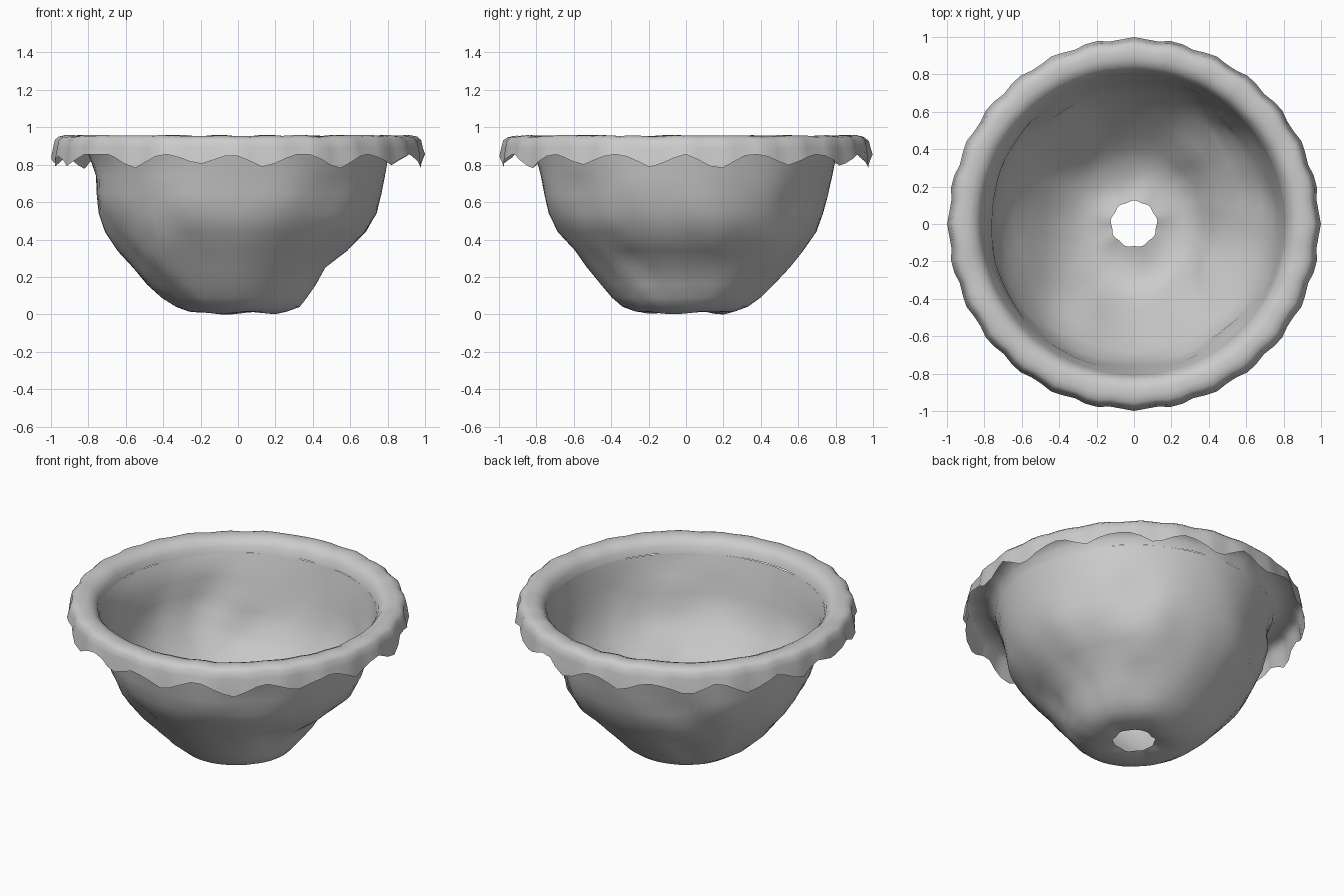
import bpy, bmesh, math
from mathutils import Vector, noise

if "Cube" in bpy.data.objects:
    bpy.data.objects.remove(bpy.data.objects["Cube"])

SEG = 96

# Wall radius at given heights, for the +x, +y, -x and -y sides
HEIGHTS = [0.015, 0.04, 0.09, 0.16, 0.25, 0.34, 0.44, 0.54, 0.64, 0.74, 0.83]
SIDES = [
    [0.26, 0.33, 0.37, 0.42, 0.47, 0.59, 0.69, 0.74, 0.765, 0.785, 0.80],
    [0.26, 0.33, 0.40, 0.47, 0.56, 0.64, 0.71, 0.745, 0.77, 0.785, 0.80],
    [0.26, 0.33, 0.41, 0.49, 0.57, 0.65, 0.71, 0.745, 0.765, 0.765, 0.79],
    [0.27, 0.34, 0.40, 0.46, 0.53, 0.59, 0.68, 0.735, 0.76, 0.78, 0.80],
]
# Rolled rim, inside to outside
RIM = [(0.808, 0.87), (0.82, 0.91), (0.845, 0.94), (0.88, 0.954),
       (0.92, 0.955), (0.95, 0.948), (0.97, 0.93), (0.979, 0.89)]
# Angles of the hanging points of the rim's hem
TIPS = [-157, -124, -102, -82, -57, -34, -11, 10, 34, 57, 80, 102, 125, 147, 168, 186]


def side_radius(a, i):
    t = (a / (math.pi / 2)) % 4
    k = int(t)
    f = t - k
    f = f * f * (3 - 2 * f)
    return SIDES[k % 4][i] * (1 - f) + SIDES[(k + 1) % 4][i] * f


def lump(a, z, scale, seed):
    p = Vector((math.cos(a), math.sin(a), z * 1.2)) * scale
    return noise.noise(p + Vector((seed, seed * 0.7, 3.1)))


def hem_height(a):
    deg = math.degrees(a)
    d = min(abs((deg - t + 180) % 360 - 180) for t in TIPS)
    depth = 0.07 + 0.015 * math.sin(5 * a + 1)
    return 0.855 - depth * max(0, 1 - d / 9.5)


def ring(bm, fn):
    return [bm.verts.new(fn(2 * math.pi * i / SEG)) for i in range(SEG)]


def polar(r, a, z):
    return (r * math.cos(a), r * math.sin(a), z)


def loft(name, fns):
    bm = bmesh.new()
    rings = [ring(bm, f) for f in fns]
    for lo, hi in zip(rings, rings[1:]):
        for i in range(SEG):
            j = (i + 1) % SEG
            bm.faces.new((lo[i], lo[j], hi[j], hi[i]))
    me = bpy.data.meshes.new(name)
    bm.to_mesh(me)
    bm.free()
    for p in me.polygons:
        p.use_smooth = True
    ob = bpy.data.objects.new(name, me)
    bpy.context.collection.objects.link(ob)
    return ob


# Lumpy bowl wall with a drain hole in the floor
def floor_ring(r, z):
    return lambda a: polar(r * (1 + 0.03 * math.sin(9 * a)), a,
                           max(0.0, z + 0.012 * lump(a, r, 1.5, 8.0)))


def wall_ring(i):
    z = HEIGHTS[i]
    fade = min(1, z / 0.25, (0.86 - z) / 0.3)

    def f(a):
        # Lumps are strongest between the four measured sides
        w = 0.35 + 0.65 * math.sin(2 * a) ** 2
        d = 0.035 * lump(a - 1.2 * z, z, 1.7, 2.4) + 0.035 * lump(a + z, z, 3.6, 6.2) - 0.008
        return polar(side_radius(a, i) + d * fade * w, a, z)
    return f


loft("bowl_wall", [floor_ring(0.122, 0.022), floor_ring(0.16, 0.013), floor_ring(0.21, 0.008)]
     + [wall_ring(i) for i in range(len(HEIGHTS))]
     + [lambda a: polar(0.808, a, 0.87)])


# Rolled rim with a ragged hanging hem
def rim_ring(r, z):
    k = (r - 0.808) / 0.17
    return lambda a: polar(r + 0.008 * k * math.cos(28 * a), a, z + 0.008 * lump(a, z, 7, 1.3))


loft("rolled_rim", [rim_ring(r, z) for r, z in RIM]
     + [lambda a: polar(0.99 + 0.008 * math.cos(28 * a), a, hem_height(a))])
